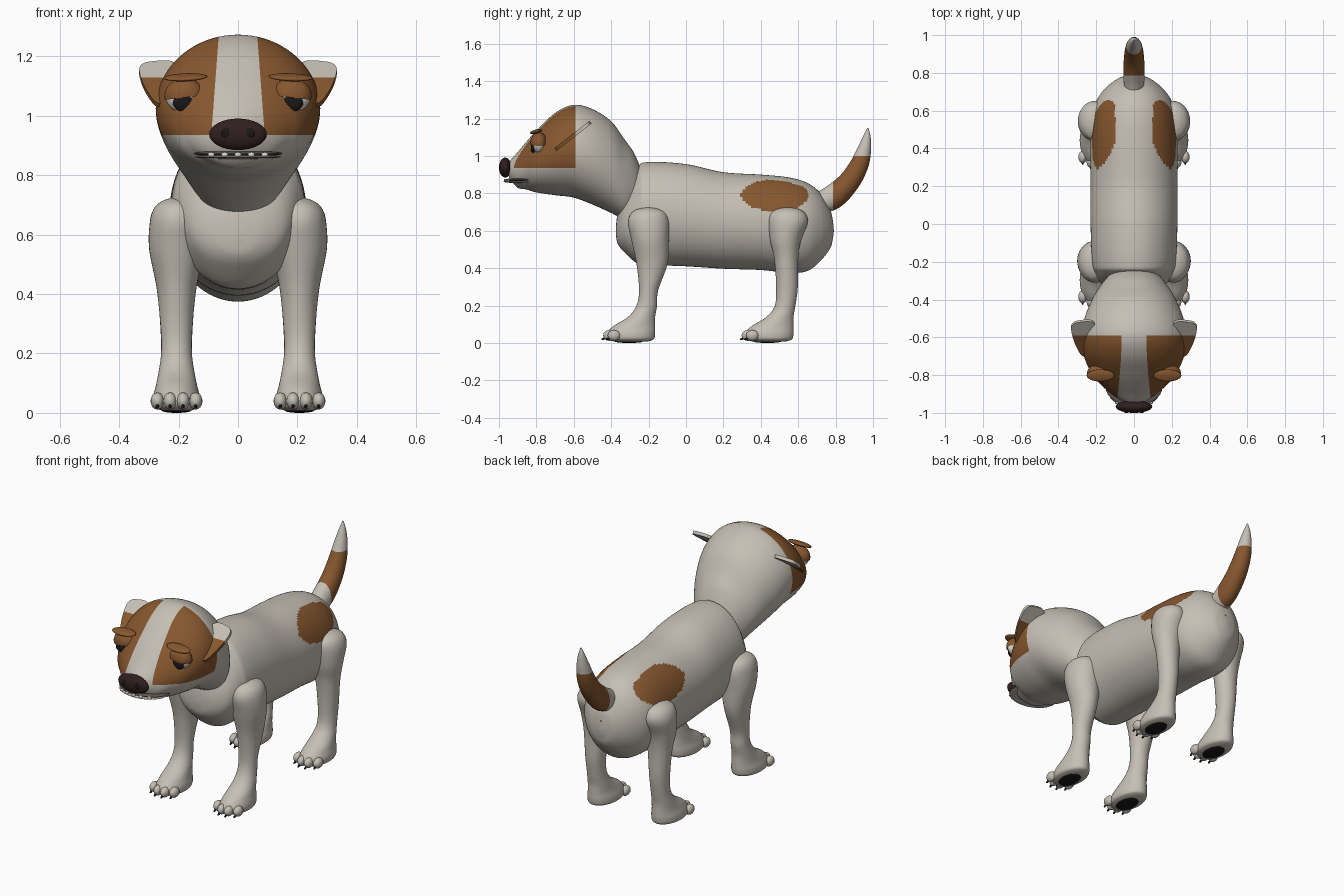
import bpy, bmesh, math
from mathutils import Vector, Euler

if "Cube" in bpy.data.objects:
    bpy.data.objects.remove(bpy.data.objects["Cube"], do_unlink=True)


def material(name, rgb):
    m = bpy.data.materials.new(name)
    m.use_nodes = True
    m.diffuse_color = (*rgb, 1)
    bsdf = m.node_tree.nodes["Principled BSDF"]
    bsdf.inputs["Base Color"].default_value = (*rgb, 1)
    bsdf.inputs["Roughness"].default_value = 0.7
    return m


cream = material("cream_fur", (0.56, 0.52, 0.46))
brown = material("brown_fur", (0.24, 0.095, 0.028))
nose_dark = material("nose_dark", (0.03, 0.014, 0.014))
black = material("black", (0.01, 0.008, 0.008))
white = material("eye_white", (0.7, 0.68, 0.64))
lip_grey = material("lip_grey", (0.12, 0.1, 0.09))


def finish(bm, name, mats, rule=None, smooth=True):
    """Turn a bmesh into an object; rule(centre) marks faces for the second material."""
    bmesh.ops.recalc_face_normals(bm, faces=bm.faces)
    for f in bm.faces:
        f.smooth = smooth
        if rule and rule(f.calc_center_median()):
            f.material_index = 1
    me = bpy.data.meshes.new(name)
    bm.to_mesh(me)
    bm.free()
    for m in mats:
        me.materials.append(m)
    ob = bpy.data.objects.new(name, me)
    bpy.context.collection.objects.link(ob)
    return ob


def spline(pts, steps, closed=False):
    """Catmull-Rom curve through tuples of any length."""
    out, n = [], len(pts)
    pick = (lambda i: pts[i % n]) if closed else (lambda i: pts[min(max(i, 0), n - 1)])
    for i in range(n if closed else n - 1):
        a, b, c, d = (pick(i + k) for k in (-1, 0, 1, 2))
        for s in range(steps):
            t = s / steps
            out.append(tuple(
                0.5 * (2 * q + (r - p) * t + (2 * p - 5 * q + 4 * r - w) * t * t
                       + (3 * q - p - 3 * r + w) * t ** 3)
                for p, q, r, w in zip(a, b, c, d)))
    return out if closed else out + [pts[-1]]


def loft(stations, up=None, steps=8, sides=64):
    """Skin ellipses (x, y, z, x radius, other radius); no up means across the path."""
    bm = bmesh.new()
    st = spline(stations, steps)
    rings = []
    for i, (x, y, z, ra, rb) in enumerate(st):
        if up:
            v = Vector(up)
        else:
            p, q = st[max(i - 1, 0)], st[min(i + 1, len(st) - 1)]
            v = Vector((1, 0, 0)).cross(Vector(q[:3]) - Vector(p[:3])).normalized()
        ring = []
        for k in range(sides):
            a = math.tau * k / sides
            off = Vector((max(ra, 0.002) * math.cos(a), 0, 0)) + v * max(rb, 0.002) * math.sin(a)
            ring.append(bm.verts.new(Vector((x, y, z)) + off))
        rings.append(ring)
    for r, s in zip(rings, rings[1:]):
        for k in range(sides):
            j = (k + 1) % sides
            bm.faces.new((r[k], r[j], s[j], s[k]))
    bm.faces.new(rings[0])
    bm.faces.new(rings[-1])
    return bm


def cut(bm, point, normal, remove=False):
    bmesh.ops.bisect_plane(bm, geom=bm.verts[:] + bm.edges[:] + bm.faces[:], dist=1e-5,
                           plane_co=point, plane_no=normal, clear_inner=remove)


def ball(loc, radii, rot=(0, 0, 0), seg=32):
    bm = bmesh.new()
    bmesh.ops.create_uvsphere(bm, u_segments=seg, v_segments=seg // 2, radius=1)
    e = Euler(rot)
    for v in bm.verts:
        p = Vector([c * r for c, r in zip(v.co, radii)])
        p.rotate(e)
        v.co = p + Vector(loc)
    return bm


# Body with a brown oval on each flank
body = [(-.375, .60, .02, .02), (-.365, .61, .09, .08), (-.33, .635, .16, .15),
        (-.26, .68, .205, .255), (-.2, .692, .222, .275), (0, .683, .23, .273),
        (.2, .655, .23, .258), (.4, .645, .23, .255), (.55, .63, .225, .255),
        (.65, .62, .2, .235), (.72, .62, .15, .18), (.77, .61, .085, .105),
        (.785, .605, .04, .05), (.79, .6, .005, .005)]
finish(loft([(0, *s) for s in body], (0, 0, 1), 14, 128), "body", [cream, brown],
       lambda c: ((c.y - .475) / .18) ** 2 + ((c.z - .79) / .085) ** 2 < 1 and abs(c.x) > .1)
finish(ball((0, .776, .655), (.018, .008, .018), (.5, 0, 0)), "rear_spot", [brown])

# Head with a mask split by a central blaze
head = [(-.955, .93, .02, .02), (-.94, .925, .06, .05), (-.9, .925, .12, .095),
        (-.85, .95, .175, .13), (-.8, .97, .22, .165), (-.7, 1.01, .265, .22),
        (-.6, 1.025, .277, .248), (-.5, .995, .262, .255), (-.4, .94, .222, .245),
        (-.33, .875, .18, .215), (-.28, .84, .14, .18), (-.24, .8, .1, .13)]
bm = loft([(0, *s) for s in head], (0, 0, 1), 8, 80)
cut(bm, (0, -.59, 0), (0, 1, 0))
cut(bm, (0, 0, .935), (0, 0, 1))
for s in (-1, 1):
    cut(bm, (s * .09, 0, .935), (s, 0, .075))
finish(bm, "head", [cream, brown],
       lambda c: c.y < -.59 and c.z > .935 and abs(c.x) > .09 - .075 * (c.z - .935))

# Tail with cream root and tip
bm = loft([(0, .69, .74, .05, .055), (0, .785, .78, .056, .066), (0, .87, .86, .054, .058),
           (0, .925, .95, .047, .05), (0, .952, 1.03, .036, .038), (0, .967, 1.1, .02, .021),
           (0, .972, 1.15, .003, .003)], None, 8, 40)
cut(bm, (0, .785, 0), (0, 1, 0))
cut(bm, (0, 0, 1.0), (0, 0, 1))
finish(bm, "tail", [cream, brown], lambda c: c.y > .785 and c.z < 1.0)

# Nose and nostrils
finish(ball((0, -.967, .938), (.097, .033, .053)), "nose", [nose_dark])
for s in (-1, 1):
    finish(ball((s * .04, -.994, .942), (.016, .006, .016), seg=16), "nostril", [black])

# Mouth: lower lip, dark gap and small teeth
finish(ball((0, -.865, .862), (.145, .11, .008)), "lower_lip", [cream])
finish(ball((0, -.864, .873), (.15, .1, .011)), "mouth_gap", [lip_grey])
for x in (-.09, -.045, 0, .045, .09):
    y = -.868 - .1 * math.sqrt(1 - (x / .15) ** 2)
    finish(ball((x, y, .87), (.012, .006, .008), seg=12), "tooth", [white])

# Ear outline as x, z; the plate leans backwards
ear_outline = spline([(.2, 1.07), (.265, 1.035), (.305, 1.075), (.328, 1.125),
                      (.33, 1.16), (.295, 1.176), (.21, 1.17)], 5, True)
front_leg = [(.725, -.2, .01, .01), (.715, -.2, .045, .06), (.69, -.2, .075, .095),
             (.64, -.2, .09, .11), (.55, -.192, .092, .1), (.42, -.182, .067, .082),
             (.28, -.2, .053, .051)]
hind_leg = [(.725, .545, .01, .01), (.715, .545, .045, .06), (.69, .545, .075, .095),
            (.64, .545, .09, .105), (.55, .532, .085, .083), (.45, .536, .068, .064),
            (.3, .54, .055, .058)]
foot = [(.2, -.21, .052, .055), (.14, -.237, .06, .072), (.09, -.277, .07, .112),
        (.05, -.295, .08, .13), (.02, -.295, .076, .122), (.008, -.295, .05, .09)]

for s, side in ((1, "left"), (-1, "right")):
    bm = bmesh.new()
    lean = Vector((0, -.13, .17)).normalized() * .009
    base = [Vector((s * x, -.69 + (z - 1.04) * 1.28, z)) for x, z in ear_outline]
    loops = [[bm.verts.new(p + lean * k) for p in base] for k in (-1, 1)]
    n = len(base)
    for lp in loops:
        bm.faces.new(lp)
    for k in range(n):
        j = (k + 1) % n
        bm.faces.new((loops[0][k], loops[0][j], loops[1][j], loops[1][k]))
    cut(bm, (0, -.59, 0), (0, 1, 0))
    finish(bm, side + "_ear", [cream, brown], lambda c: c.y < -.59, False)

    # Eye, pupil, drooping lid and brow
    eye = (s * .18, -.787, 1.067)
    finish(ball(eye, (.064, .037, .057)), side + "_eye", [white])
    finish(ball((s * .183, -.817, 1.043), (.036, .013, .028)), side + "_pupil", [black])
    lid = ball(eye, (.068, .046, .06))
    cut(lid, (s * .18, 0, 1.062), (s * .12, 0, 1), True)
    finish(lid, side + "_eyelid", [brown])
    finish(ball((s * .177, -.802, 1.13), (.074, .033, .011), (.25, s * .04, 0)),
           side + "_brow", [brown])

    # Legs with toes, claws and pads
    for label, upper, dy in (("front", front_leg, 0), ("hind", hind_leg, .74)):
        name = f"{side}_{label}_"
        rows = upper + [(z, y + dy, a, b) for z, y, a, b in foot]
        finish(loft([(s * .207, y, z, a, b) for z, y, a, b in rows], (0, 1, 0), 6, 40),
               name + "leg", [cream])
        for k in range(4):
            u = k - 1.5
            x, y = s * .207 + u * .043, dy - .412 + .012 * u * u
            finish(ball((x, y, .04), (.023, .034, .029), seg=16), name + "toe", [cream])
            finish(ball((x, y - .032, .022), (.006, .012, .006), (.4, 0, 0), 8),
                   name + "claw", [black])
        finish(ball((s * .207, dy - .305, .008), (.05, .075, .008)), name + "pad", [black])
